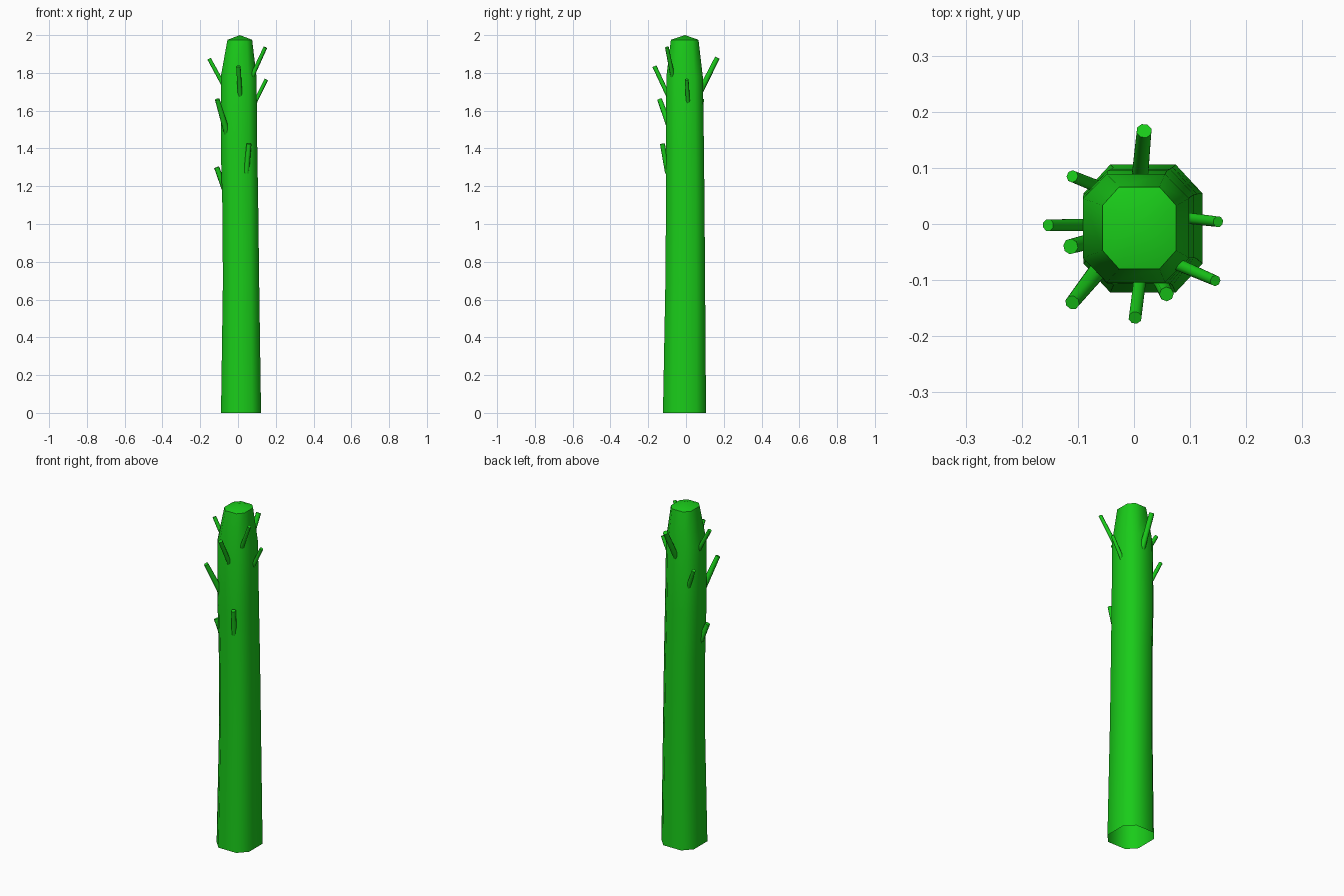
import bpy, bmesh, math
from mathutils import Vector

if "Cube" in bpy.data.objects:
    bpy.data.objects.remove(bpy.data.objects["Cube"])

green = bpy.data.materials.new("green")
green.diffuse_color = (0.01, 0.6, 0.01, 1)
green.use_nodes = True
green.node_tree.nodes["Principled BSDF"].inputs["Base Color"].default_value = green.diffuse_color


def finish(bm, name, angle):
    bmesh.ops.recalc_face_normals(bm, faces=bm.faces[:])
    me = bpy.data.meshes.new(name)
    bm.to_mesh(me)
    bm.free()
    ob = bpy.data.objects.new(name, me)
    bpy.context.collection.objects.link(ob)
    me.materials.append(green)
    bpy.ops.object.select_all(action='DESELECT')
    ob.select_set(True)
    bpy.context.view_layer.objects.active = ob
    bpy.ops.object.shade_smooth_by_angle(angle=math.radians(angle))
    return ob


def bridge(bm, a, b):
    n = len(a)
    for i in range(n):
        bm.faces.new((a[i], a[(i + 1) % n], b[(i + 1) % n], b[i]))


# Trunk: chamfered square section, open at the bottom (z, x min/max, y min/max)
K = 0.55
section = [(1, -K), (1, K), (K, 1), (-K, 1), (-1, K), (-1, -K), (-K, -1), (K, -1)]
levels = [
    (0.00, -0.09, 0.122, -0.122, 0.106),
    (0.70, -0.08, 0.112, -0.109, 0.101),
    (1.10, -0.083, 0.107, -0.106, 0.098),
    (1.40, -0.091, 0.102, -0.106, 0.095),
    (1.78, -0.091, 0.098, -0.104, 0.089),
    (1.975, -0.056, 0.075, -0.08, 0.066),
]
bm = bmesh.new()
prev = None
for z, x0, x1, y0, y1 in levels:
    ring = [bm.verts.new(((x0 + x1) / 2 + u * (x1 - x0) / 2,
                          (y0 + y1) / 2 + v * (y1 - y0) / 2, z)) for u, v in section]
    if prev:
        bridge(bm, prev, ring)
    prev = ring
# Slightly domed top
tip = bm.verts.new((0.01, -0.005, 2.0))
for i in range(8):
    bm.faces.new((prev[i], prev[(i + 1) % 8], tip))
finish(bm, "trunk", 50)

# Branch stubs: base, tip, base radius, tip radius
stubs = [
    ((-0.085, -0.002, 1.75), (-0.153, -0.002, 1.875), 0.012, 0.011),
    ((0.078, -0.072, 1.79), (0.145, -0.101, 1.935), 0.012, 0.010),
    ((0.098, 0.010, 1.66), (0.150, 0.004, 1.765), 0.011, 0.010),
    ((0.010, -0.104, 1.70), (0.002, -0.167, 1.835), 0.012, 0.012),
    ((-0.066, -0.085, 1.51), (-0.110, -0.140, 1.66), 0.018, 0.013),
    ((0.048, -0.104, 1.31), (0.058, -0.125, 1.425), 0.014, 0.013),
    ((-0.086, -0.033, 1.225), (-0.113, -0.040, 1.30), 0.015, 0.014),
    ((0.011, 0.090, 1.73), (0.018, 0.166, 1.88), 0.016, 0.014),
    ((-0.068, 0.068, 1.56), (-0.110, 0.085, 1.66), 0.012, 0.011),
]
for n, (base, end, r0, r1) in enumerate(stubs):
    base, end = Vector(base), Vector(end)
    d = (end - base).normalized()
    start = base - d * 0.04
    q = d.to_track_quat('Z', 'Y')
    bm = bmesh.new()
    rings = []
    for centre, r in ((start, r0), (end, r1)):
        rings.append([bm.verts.new(centre + q @ Vector((r * math.cos((i + .5) * math.pi / 4),
                                                        r * math.sin((i + .5) * math.pi / 4), 0)))
                      for i in range(8)])
    bridge(bm, *rings)
    bm.faces.new(rings[1])
    finish(bm, f"branch_stub_{n + 1}", 50)
